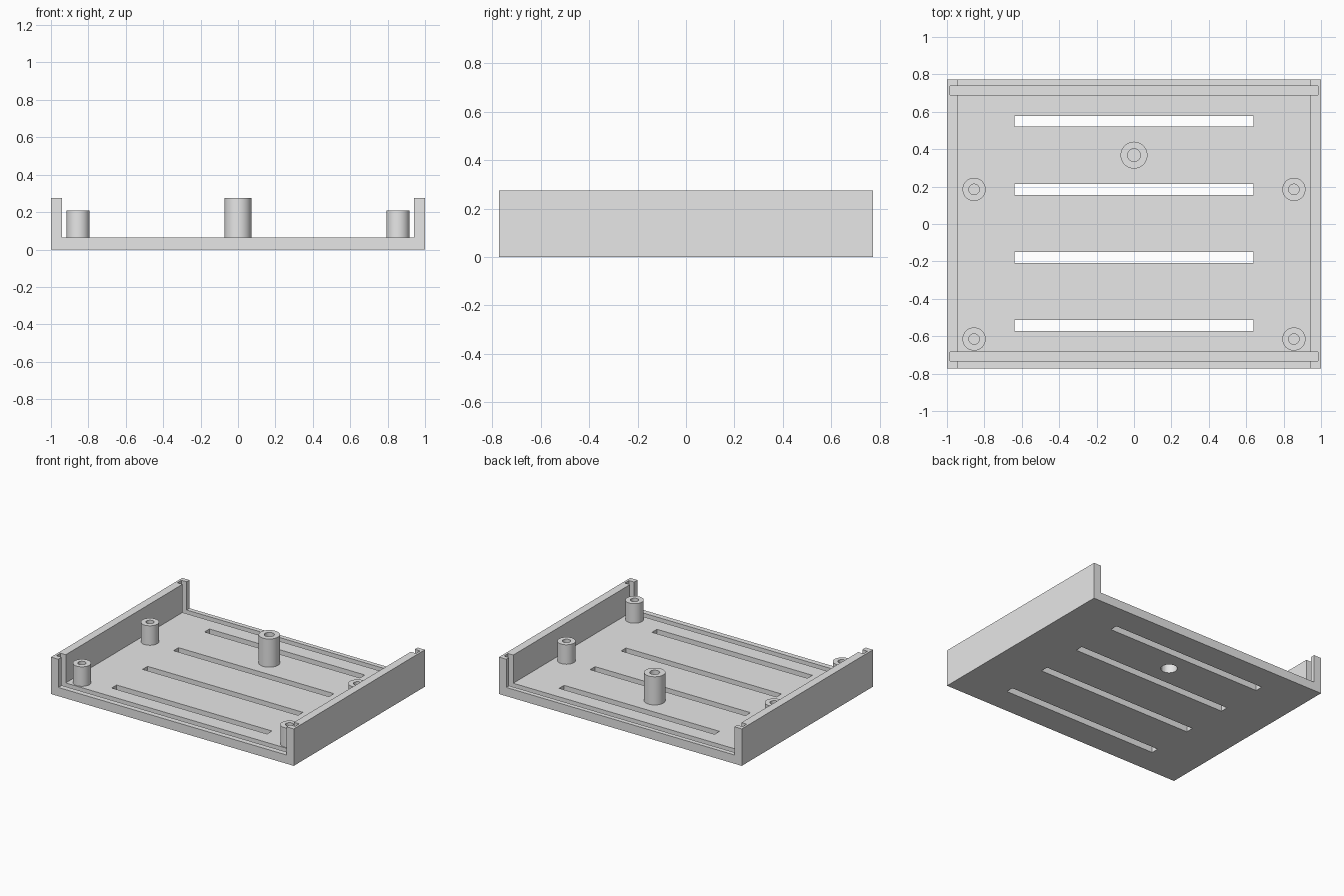
import bpy
import bmesh
import math
from mathutils import Matrix, Vector

if "Cube" in bpy.data.objects:
    bpy.data.objects.remove(bpy.data.objects["Cube"], do_unlink=True)

grey = bpy.data.materials.new("light grey plastic")
grey.use_nodes = True
grey.diffuse_color = (0.8, 0.8, 0.8, 1)
grey.node_tree.nodes["Principled BSDF"].inputs["Base Color"].default_value = (0.8, 0.8, 0.8, 1)

HALF_Y = 0.772
FLOOR = 0.065
WALL_TOP = 0.275
CENTRE_Y = 0.368
SIDES = 40


def make_object(name, bm):
    bmesh.ops.recalc_face_normals(bm, faces=bm.faces)
    mesh = bpy.data.meshes.new(name)
    bm.to_mesh(mesh)
    bm.free()
    mesh.materials.append(grey)
    obj = bpy.data.objects.new(name, mesh)
    bpy.context.collection.objects.link(obj)
    return obj


def add_box(bm, low, high):
    low, high = Vector(low), Vector(high)
    size = Matrix.Diagonal((*(high - low), 1))
    bmesh.ops.create_cube(bm, size=1, matrix=Matrix.Translation((low + high) / 2) @ size)


def lathe(name, profile, x, y):
    """Revolve a radius/height profile around a vertical axis."""
    bm = bmesh.new()
    verts = [bm.verts.new((r, 0, z)) for r, z in profile]
    edges = [bm.edges.new(pair) for pair in zip(verts, verts[1:])]
    bmesh.ops.spin(bm, geom=verts + edges, cent=(0, 0, 0), axis=(0, 0, 1),
                   angle=math.tau, steps=SIDES, use_duplicate=False)
    bmesh.ops.remove_doubles(bm, verts=bm.verts, dist=0.0005)
    obj = make_object(name, bm)
    obj.location = (x, y, 0)
    bpy.ops.object.select_all(action="DESELECT")
    obj.select_set(True)
    bpy.context.view_layer.objects.active = obj
    bpy.ops.object.shade_smooth_by_angle(angle=math.radians(30))
    return obj


# Tray: U-shaped section extruded front to back
section = [(-1, 0), (1, 0), (1, WALL_TOP), (0.94, WALL_TOP),
           (0.94, FLOOR), (-0.94, FLOOR), (-0.94, WALL_TOP), (-1, WALL_TOP)]
bm = bmesh.new()
face = bm.faces.new([bm.verts.new((x, -HALF_Y, z)) for x, z in section])
extruded = bmesh.ops.extrude_face_region(bm, geom=[face])
bmesh.ops.translate(bm, vec=(0, 2 * HALF_Y, 0),
                    verts=[v for v in extruded["geom"] if isinstance(v, bmesh.types.BMVert)])
tray = make_object("tray", bm)

# Cutter: vent slots, end panel grooves and the screw recess under the floor
bm = bmesh.new()
for i in range(4):
    y = 0.549 - i * 0.364
    add_box(bm, (-0.64, y - 0.029, -0.1), (0.64, y + 0.029, 0.2))
for y in (-0.708, 0.714):
    add_box(bm, (-0.983, y - 0.024, 0.022), (0.983, y + 0.024, 0.4))
bmesh.ops.create_cone(bm, cap_ends=True, segments=SIDES, radius1=0.056, radius2=0.056,
                      depth=0.4, matrix=Matrix.Translation((0, CENTRE_Y, 0)))
cutter = make_object("tray_cutter", bm)
cutter.hide_render = True
cutter.hide_viewport = True

cut = tray.modifiers.new("openings", "BOOLEAN")
cut.operation = "DIFFERENCE"
cut.solver = "EXACT"
cut.object = cutter

# Corner standoffs with blind screw holes
for side, x in (("left", 0.855), ("right", -0.855)):
    for end, y in (("front", -0.615), ("back", 0.185)):
        lathe(f"{end}_{side}_standoff",
              [(0.062, FLOOR), (0.062, 0.21), (0.028, 0.21), (0.028, FLOOR + 0.002),
               (0, FLOOR + 0.002)], x, y)

# Taller central post, recessed from below
lathe("central_post",
      [(0.056, FLOOR), (0.072, FLOOR), (0.072, WALL_TOP), (0.034, WALL_TOP), (0.034, 0.21),
       (0, 0.21), (0, 0.2), (0.056, 0.2), (0.056, FLOOR)], 0, CENTRE_Y)
